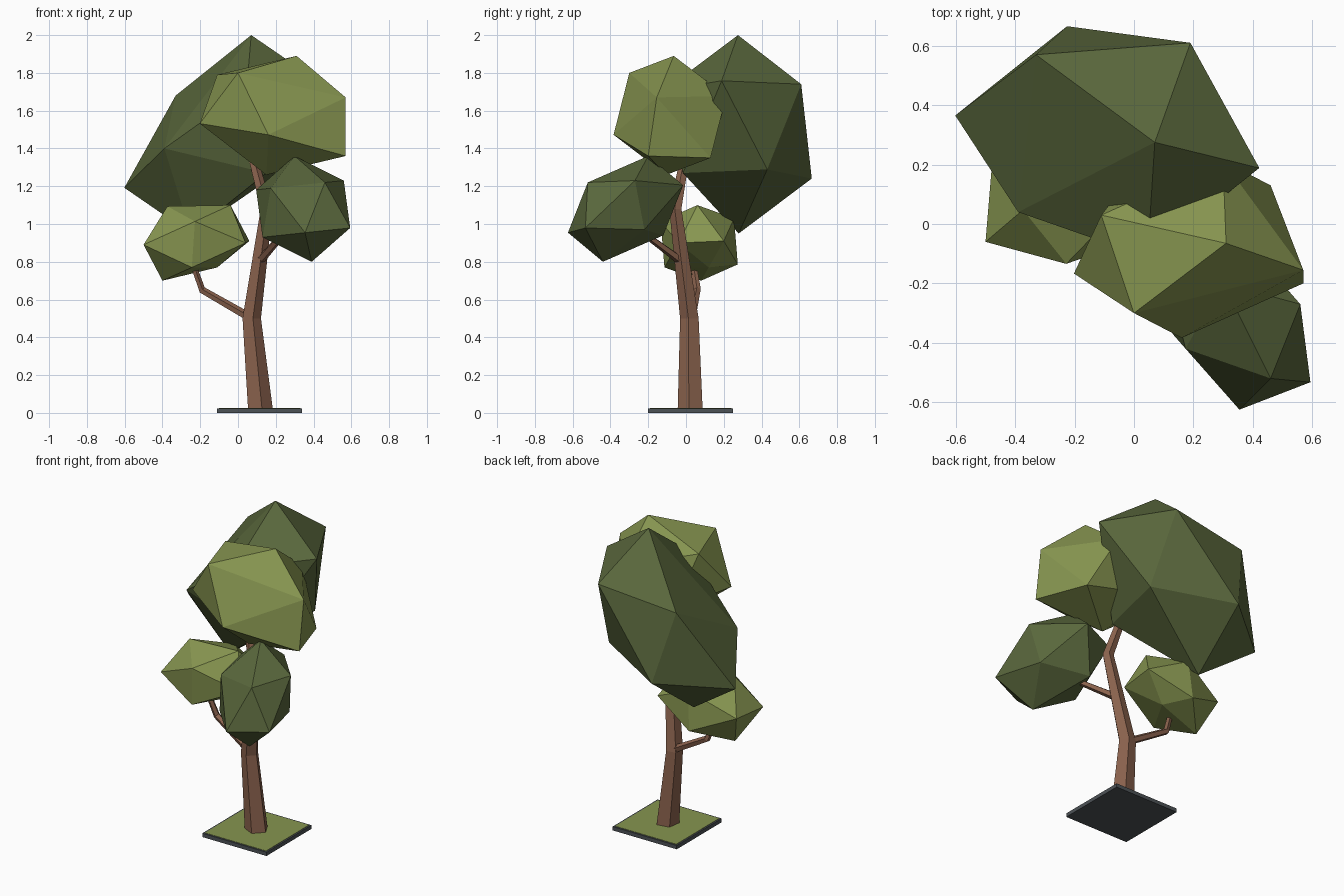
import bpy, bmesh, math
from mathutils import Vector

if "Cube" in bpy.data.objects:
    bpy.data.objects.remove(bpy.data.objects["Cube"])


def make_material(name, r, g, b):
    mat = bpy.data.materials.new(name)
    mat.use_nodes = True
    mat.diffuse_color = (r, g, b, 1)
    mat.node_tree.nodes["Principled BSDF"].inputs["Base Color"].default_value = (r, g, b, 1)
    return mat


light_leaf = make_material("light leaf green", .24, .30, .08)
dark_leaf = make_material("dark leaf green", .1, .135, .045)
bark = make_material("bark brown", .26, .125, .076)
slate = make_material("slate grey", .073, .084, .093)


def finish(name, bm, material):
    bmesh.ops.recalc_face_normals(bm, faces=bm.faces)
    mesh = bpy.data.meshes.new(name)
    bm.to_mesh(mesh)
    bm.free()
    mesh.materials.append(material)
    obj = bpy.data.objects.new(name, mesh)
    bpy.context.collection.objects.link(obj)
    return obj


def box(name, size, height, centre, material):
    bm = bmesh.new()
    bmesh.ops.create_cube(bm, size=1)
    bmesh.ops.scale(bm, vec=(size, size, height), verts=bm.verts)
    bmesh.ops.translate(bm, vec=centre, verts=bm.verts)
    return finish(name, bm, material)


def limb(name, path, radii, flat_rings=False, sides=5):
    """Tapered faceted tube through the points of a path."""
    bm = bmesh.new()
    points = [Vector(p) for p in path]
    rings = []
    for i, point in enumerate(points):
        along = (points[min(i + 1, len(points) - 1)] - points[max(i - 1, 0)]).normalized()
        if flat_rings:
            along = Vector((0, 0, 1))
        turn = Vector((0, 0, 1)).rotation_difference(along)
        ring = []
        for k in range(sides):
            angle = math.radians(-8) + k * math.tau / sides
            offset = Vector((math.cos(angle), math.sin(angle), 0)) * radii[i]
            ring.append(bm.verts.new(point + turn @ offset))
        rings.append(ring)
    for low, high in zip(rings, rings[1:]):
        for k in range(sides):
            n = (k + 1) % sides
            bm.faces.new((low[k], low[n], high[n], high[k]))
    bm.faces.new(rings[0][::-1])
    bm.faces.new(rings[-1])
    return finish(name, bm, bark)


def crown(name, material, centre, tip, first, second, drop=(), extra=None):
    """Stretched, tilted icosahedron set by its centre, tip and two ring corners.
    Dropped corners are welded into the extra one."""
    centre = Vector(centre)
    axis = Vector(tip) - centre
    lift = axis / math.sqrt(5)
    spokes = [Vector(p) - centre - lift for p in (first, second)]
    step = 2 * math.cos(math.tau / 5)
    while len(spokes) < 5:
        spokes.append(spokes[-1] * step - spokes[-2])
    corners = {"top": centre + axis, "bottom": centre - axis}
    for k, spoke in enumerate(spokes):
        corners["up", k] = centre + lift + spoke
        corners["down", k] = centre - lift - spoke
    for key in drop:
        del corners[key]
    if extra:
        corners["weld"] = Vector(extra)
    bm = bmesh.new()
    for corner in corners.values():
        bm.verts.new(corner)
    bmesh.ops.convex_hull(bm, input=bm.verts)
    loose = [v for v in bm.verts if not v.link_faces]
    bmesh.ops.delete(bm, geom=loose, context="VERTS")
    return finish(name, bm, material)


# Ground tile with a thin grass top
box("ground_tile", .45, .024, (.115, .025, .012), slate)
box("grass_top", .43, .004, (.115, .025, .024), light_leaf)

# Trunk and branches
limb("trunk", [(.115, .025, .02), (.07, .02, .5), (.15, -.055, 1.08), (.07, 0, 1.38)],
     [.07, .052, .034, .025], flat_rings=True)
limb("right_branch", [(.07, .03, .5), (-.19, .06, .65), (-.24, .04, .79)], [.024, .02, .016])
limb("left_branch", [(.11, -.02, .8), (.26, -.25, .97)], [.024, .016])

# Leaf crowns
crown("back_crown", dark_leaf, (-.09, .277, 1.475), (.07, .275, 2),
      (.19, .61, 1.74), (-.33, .57, 1.68),
      drop=[("up", 2), ("down", 0)], extra=(-.39, .04, 1.4))
crown("upper_crown", light_leaf, (.23, -.085, 1.575), (.31, -.065, 1.89),
      (0, -.3, 1.8), (-.11, .03, 1.79),
      drop=[("up", 3), ("up", 4)], extra=(.57, -.155, 1.67))
crown("left_crown", dark_leaf, (.345, -.32, 1.08), (.3, -.2, 1.36),
      (.56, -.27, 1.23), (.46, -.52, 1.22))
crown("right_crown", light_leaf, (-.22, .07, .9), (-.04, .06, 1.1),
      (.04, -.04, .9), (.06, .2, .91),
      drop=[("down", 3)], extra=(-.11, .12, .77))
